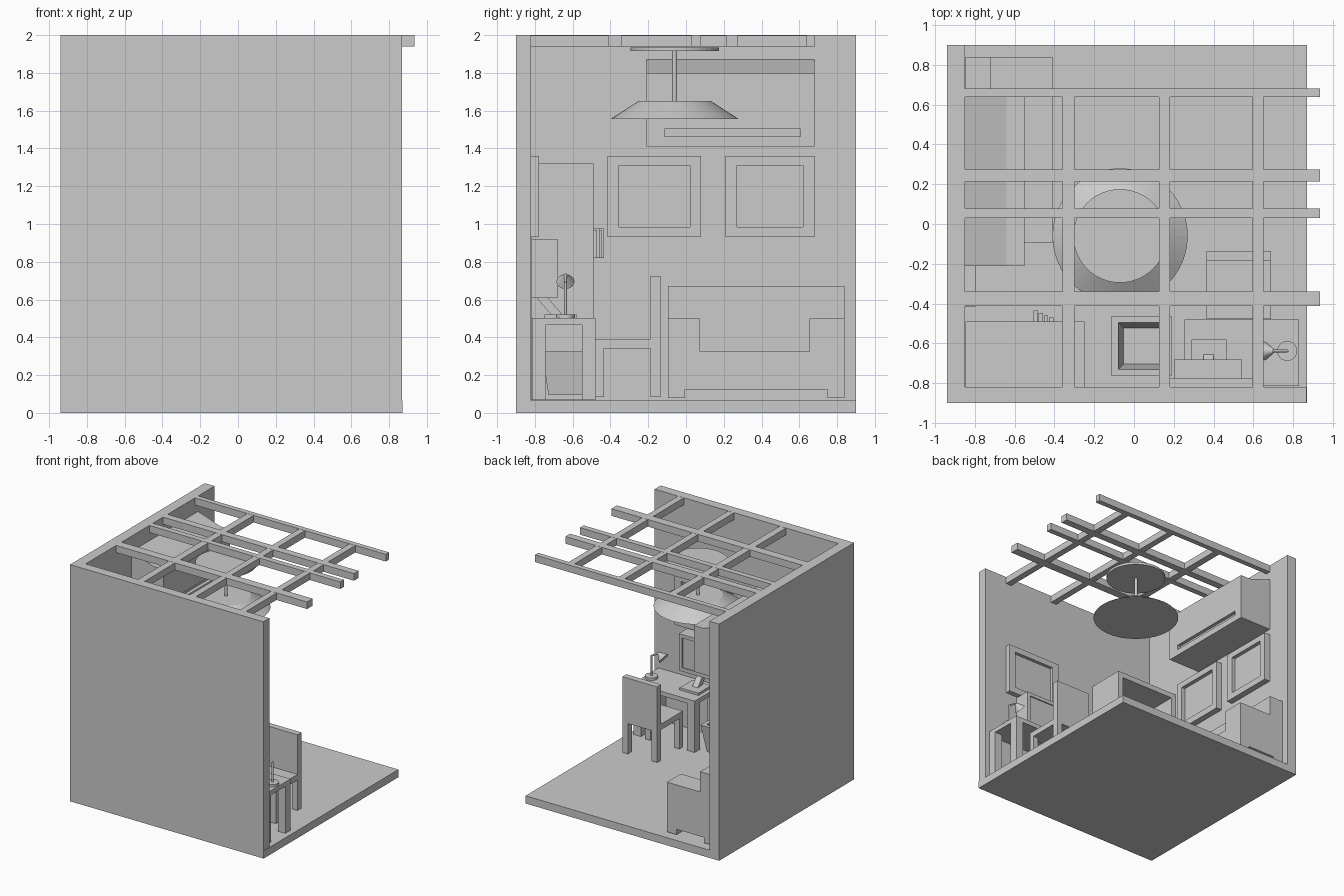
import bpy, bmesh, math
from mathutils import Vector

if "Cube" in bpy.data.objects:
    bpy.data.objects.remove(bpy.data.objects["Cube"])

grey = bpy.data.materials.new("plain grey")
grey.diffuse_color = (0.6, 0.6, 0.6, 1)
grey.use_nodes = True
grey.node_tree.nodes["Principled BSDF"].inputs["Base Color"].default_value = grey.diffuse_color


def make(name, bm):
    bmesh.ops.recalc_face_normals(bm, faces=bm.faces)
    me = bpy.data.meshes.new(name)
    bm.to_mesh(me)
    bm.free()
    ob = bpy.data.objects.new(name, me)
    bpy.context.collection.objects.link(ob)
    me.materials.append(grey)
    return ob


def add_box(bm, x0, x1, y0, y1, z0, z1):
    verts = bmesh.ops.create_cube(bm, size=1)["verts"]
    for v in verts:
        v.co = Vector((x0 if v.co.x < 0 else x1, y0 if v.co.y < 0 else y1, z0 if v.co.z < 0 else z1))
    return verts


def boxes(name, *dims):
    bm = bmesh.new()
    for d in dims:
        add_box(bm, *d)
    return make(name, bm)


def prism(name, profile, y0, y1):
    """Extrude an x-z profile along y."""
    bm = bmesh.new()
    f = bm.faces.new([bm.verts.new((x, y0, z)) for x, z in profile])
    ext = bmesh.ops.extrude_face_region(bm, geom=[f])["geom"]
    bmesh.ops.translate(bm, vec=(0, y1 - y0, 0), verts=[v for v in ext if isinstance(v, bmesh.types.BMVert)])
    return make(name, bm)


def rod(name, a, b, r1, r2, n=32):
    """Cylinder or cone from point a to point b."""
    a, b = Vector(a), Vector(b)
    bm = bmesh.new()
    bmesh.ops.create_cone(bm, cap_ends=True, segments=n, radius1=r1, radius2=r2, depth=(b - a).length)
    q = Vector((0, 0, 1)).rotation_difference(b - a)
    for v in bm.verts:
        v.co = q @ v.co + (a + b) / 2
    return make(name, bm)


def cut(ob, name, *dims):
    cutter = boxes(name, dims)
    cutter.hide_render = True
    cutter.display_type = 'WIRE'
    m = ob.modifiers.new("cut", 'BOOLEAN')
    m.operation = 'DIFFERENCE'
    m.object = cutter
    m.solver = 'EXACT'
    bpy.context.view_layer.objects.active = ob
    bpy.ops.object.modifier_apply(modifier=m.name)
    bpy.data.objects.remove(cutter)


# Room shell
boxes("floor", (-0.94, 0.87, -0.9, 0.9, 0, 0.065))
boxes("left_wall", (-0.94, -0.85, -0.9, 0.9, 0.065, 2))
boxes("front_wall", (-0.85, 0.867, -0.9, -0.82, 0.065, 2))

# Ceiling beam grid
for i, (y0, y1) in enumerate([(-0.413, -0.34), (0.03, 0.078), (0.213, 0.275), (0.638, 0.682)]):
    boxes(f"long_beam_{i}", (-0.85, 0.935, y0, y1, 1.94, 2))
for i, (x0, x1) in enumerate([(-0.36, -0.3), (0.125, 0.18), (0.595, 0.65)]):
    boxes(f"cross_beam_{i}", (x0, x1, -0.82, 0.68, 1.941, 1.999))

# Ceiling lamp
cx, cy = -0.07, -0.06
rod("lamp_canopy", (cx, cy, 1.915), (cx, cy, 1.935), 0.235, 0.235, 48)
rod("lamp_rod", (cx, cy, 1.64), (cx, cy, 1.92), 0.013, 0.013, 16)
rod("lamp_shade", (cx, cy, 1.555), (cx, cy, 1.652), 0.34, 0.19, 48)

# Air conditioner with a sloped top and vent slot
ac = prism("air_conditioner", [(-0.85, 1.41), (-0.55, 1.41), (-0.55, 1.8), (-0.64, 1.8), (-0.85, 1.87)], -0.21, 0.68)
cut(ac, "vent_cutter", -0.58, -0.5, -0.115, 0.605, 1.462, 1.502)


# Framed pictures
def left_frame(name, y0, y1, t=0.06):
    boxes(name, (-0.85, -0.797, y0, y0 + t, 0.93, 1.36), (-0.85, -0.797, y1 - t, y1, 0.93, 1.36),
          (-0.85, -0.797, y0 + t, y1 - t, 0.93, 0.985), (-0.85, -0.797, y0 + t, y1 - t, 1.31, 1.36))
    boxes(name + "_picture", (-0.85, -0.83, y0 + t, y1 - t, 0.985, 1.31))


left_frame("left_frame_a", -0.415, 0.08)
left_frame("left_frame_b", 0.21, 0.68)
fx0, fx1, t = 0.14, 0.65, 0.06
boxes("front_frame", (fx0, fx0 + t, -0.82, -0.777, 0.93, 1.36), (fx1 - t, fx1, -0.82, -0.777, 0.93, 1.36),
      (fx0 + t, fx1 - t, -0.82, -0.777, 0.93, 0.985), (fx0 + t, fx1 - t, -0.82, -0.777, 1.31, 1.36))
boxes("front_picture", (fx0 + t, fx1 - t, -0.82, -0.805, 0.985, 1.31))

# Sofa with back, arms, seat and feet
sx0, sx1, sy0, sy1 = -0.848, -0.41, -0.095, 0.84
boxes("sofa_seat", (-0.72, sx1, 0.075, 0.655, 0.125, 0.325))
boxes("sofa_back", (sx0, -0.72, sy0, sy1, 0.125, 0.672))
boxes("sofa_arms", (-0.72, sx1, sy0, 0.075, 0.125, 0.5), (-0.72, sx1, 0.655, sy1, 0.125, 0.5))
boxes("sofa_feet", *[(x, x + 0.09, y, y + 0.09, 0.08, 0.125)
                     for x in (sx0, sx1 - 0.09) for y in (sy0, sy1 - 0.09)])

# Bookshelf in the corner, open towards the room
bx0, bx1, by0, by1, t = -0.847, -0.25, -0.818, -0.49, 0.045
boxes("bookshelf", (bx0, bx0 + t, by0, by1, 0.068, 1.32), (bx1 - t, bx1, by0, by1, 0.068, 1.32),
      (bx0 + t, bx1 - t, by0, by0 + 0.03, 0.068, 1.32),
      *[(bx0 + t, bx1 - t, by0 + 0.03, by1, z, z + t) for z in (0.068, 0.42, 0.775, 1.275)])
for i in range(4):
    h = 0.155 - 0.008 * (i % 2)
    x = -0.505 + i * 0.026
    b = boxes(f"book_{i}", (x, x + 0.022, -0.62, -0.435 - 0.012 * i, 0.82, 0.82 + h))

# Desk
dx0, dx1, dy0, dy1 = 0.255, 0.828, -0.815, -0.48
boxes("desk_top", (dx0, dx1, dy0, dy1, 0.465, 0.502))
boxes("desk_legs", *[(x, x + 0.07, y, y + 0.07, 0.068, 0.465)
                     for x in (dx0, dx1 - 0.07) for y in (dy0, dy1 - 0.07)])

# Monitor with slanted neck and base plate
mon = boxes("monitor", (0.2, 0.543, -0.818, -0.68, 0.608, 0.92))
cut(mon, "screen_cutter", 0.23, 0.513, -0.69, -0.6, 0.638, 0.89)
boxes("monitor_base", (0.29, 0.465, -0.75, -0.58, 0.502, 0.522))
bm = bmesh.new()
for v in add_box(bm, 0.35, 0.4, 0, 0.06, 0.515, 0.62):
    v.co.y += -0.80 if v.co.z > 0.56 else -0.71
make("monitor_neck", bm)

# Desk lamp
rod("desk_lamp_base", (0.77, -0.638, 0.502), (0.77, -0.638, 0.522), 0.05, 0.05)
rod("desk_lamp_post", (0.77, -0.638, 0.52), (0.77, -0.638, 0.69), 0.007, 0.007, 12)
rod("desk_lamp_arm", (0.77, -0.638, 0.688), (0.695, -0.638, 0.732), 0.007, 0.007, 12)
rod("desk_lamp_shade", (0.655, -0.638, 0.695), (0.705, -0.638, 0.73), 0.047, 0.008)

# Chair facing the desk
hx0, hx1, hy0, hy1 = 0.365, 0.688, -0.478, -0.135
boxes("chair_seat", (hx0, hx1, hy0, -0.187, 0.342, 0.39))
boxes("chair_back", (hx0, hx1, -0.187, hy1, 0.342, 0.725))
boxes("chair_legs", *[(x, x + 0.05, y, y + w, 0.085, 0.342)
                      for x in (hx0, hx1 - 0.05) for y, w in ((hy0, 0.043), (-0.187, 0.052))])

# Tapered waste bin, hollow
bm = bmesh.new()
rings = []
for half, z in [(0.115, 0.095), (0.15, 0.325), (0.117, 0.325), (0.09, 0.12)]:
    rings.append([bm.verts.new((0.038 + half * sx, -0.613 + half * sy, z))
                  for sx, sy in ((-1, -1), (1, -1), (1, 1), (-1, 1))])
for a, b in zip(rings, rings[1:]):
    for k in range(4):
        bm.faces.new((a[k], a[(k + 1) % 4], b[(k + 1) % 4], b[k]))
bm.faces.new(rings[0])
bm.faces.new(rings[-1])
make("waste_bin", bm)
